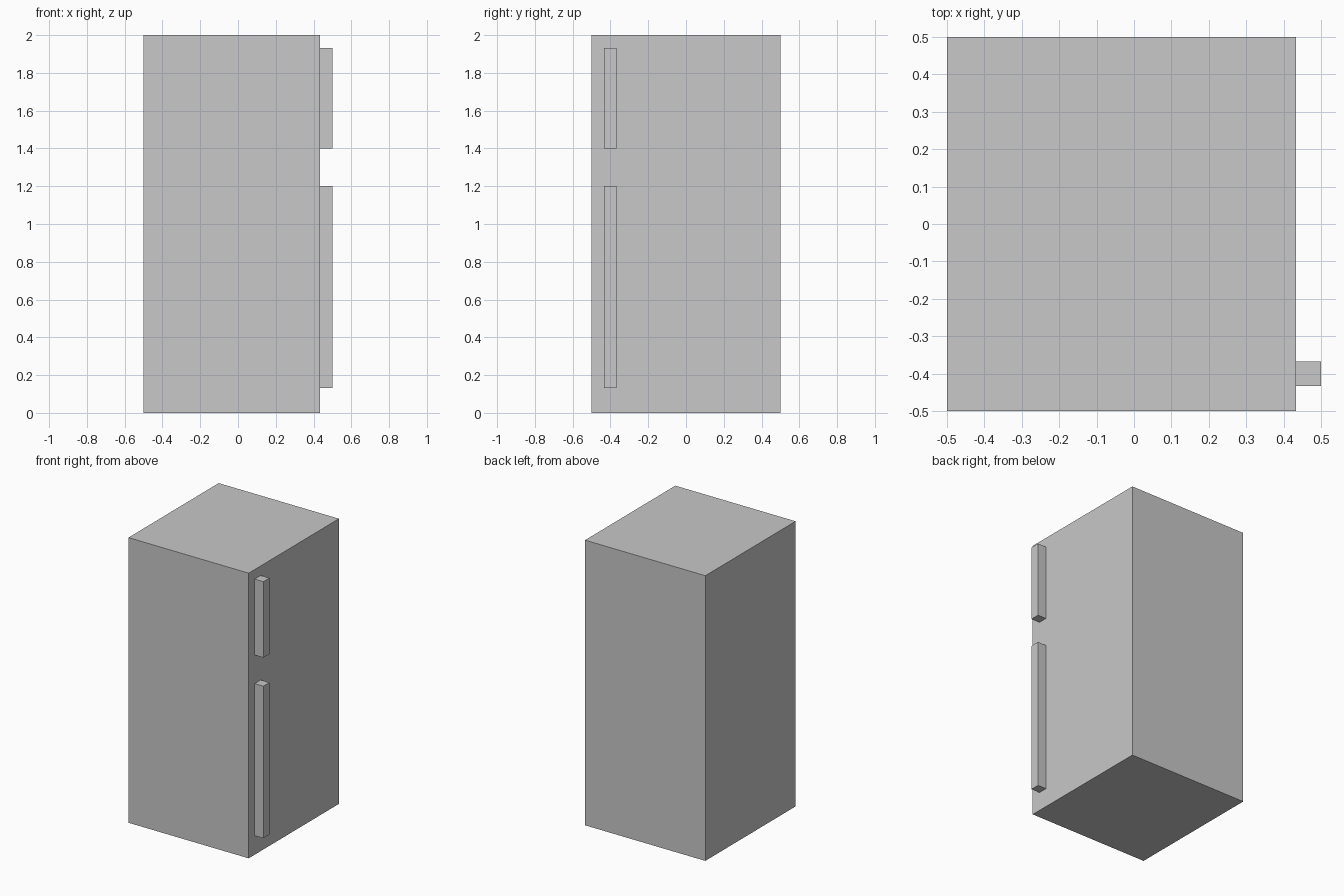
import bpy
from mathutils import Vector

default = bpy.data.objects.get("Cube")
if default:
    bpy.data.objects.remove(default, do_unlink=True)

# One plain grey for everything
grey = bpy.data.materials.new("light_grey")
grey.use_nodes = True
colour = (0.58, 0.58, 0.58, 1)
grey.diffuse_color = colour
grey.node_tree.nodes["Principled BSDF"].inputs["Base Color"].default_value = colour


def box(name, low, high):
    """Axis-aligned box between two opposite corners."""
    low, high = Vector(low), Vector(high)
    bpy.ops.mesh.primitive_cube_add(size=1, location=(low + high) / 2)
    obj = bpy.context.object
    obj.name = name
    for v in obj.data.vertices:
        v.co *= high - low
    obj.data.materials.append(grey)
    return obj


# Tall cabinet
SIDE = 0.433
box("cabinet", (-0.5, -0.5, 0), (SIDE, 0.5, 2))

# Two upright handles on the side, near the front edge
for name, bottom, top in (("lower_handle", 0.133, 1.2), ("upper_handle", 1.4, 1.933)):
    box(name, (SIDE, -0.433, bottom), (0.5, -0.367, top))
